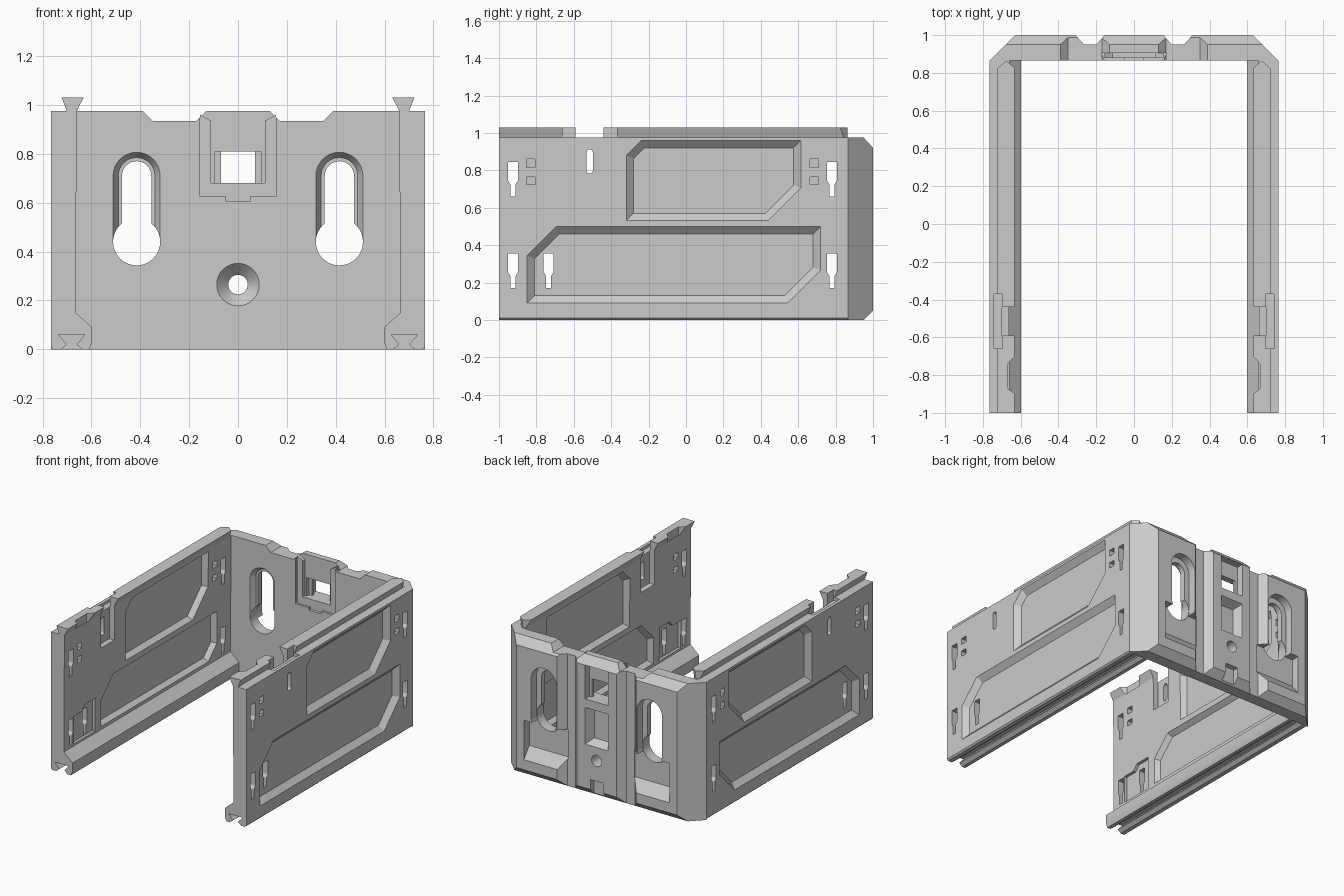
import bpy, bmesh
from math import cos, sin, pi, radians
from mathutils import Vector

if "Cube" in bpy.data.objects:
    bpy.data.objects.remove(bpy.data.objects["Cube"])

AXES = {'x': lambda u, v, d: (d, u, v),   # outline in y,z
        'y': lambda u, v, d: (u, d, v),   # outline in x,z
        'z': lambda u, v, d: (u, v, d)}   # outline in x,y


def loft(name, axis, a, da, db, b=None):
    """Solid between outline a at depth da and outline b at depth db."""
    b = b or a
    bm = bmesh.new()
    va = [bm.verts.new(AXES[axis](u, v, da)) for u, v in a]
    vb = [bm.verts.new(AXES[axis](u, v, db)) for u, v in b]
    bm.faces.new(va)
    bm.faces.new(vb[::-1])
    for i in range(len(a)):
        j = (i + 1) % len(a)
        bm.faces.new((va[j], va[i], vb[i], vb[j]))
    bmesh.ops.recalc_face_normals(bm, faces=bm.faces)
    me = bpy.data.meshes.new(name)
    bm.to_mesh(me)
    bm.free()
    ob = bpy.data.objects.new(name, me)
    bpy.context.collection.objects.link(ob)
    return ob


def activate(ob):
    bpy.ops.object.select_all(action='DESELECT')
    ob.select_set(True)
    bpy.context.view_layer.objects.active = ob


def cut(target, *args):
    cutter = loft("cutter", *args)
    activate(target)
    m = target.modifiers.new("cut", 'BOOLEAN')
    m.operation, m.solver, m.object = 'DIFFERENCE', 'EXACT', cutter
    bpy.ops.object.modifier_apply(modifier=m.name)
    bpy.data.objects.remove(cutter)


def rect(u0, u1, v0, v1):
    return [(u0, v0), (u1, v0), (u1, v1), (u0, v1)]


def stadium(u, v0, v1, r, n=16):
    top = [(u + r * cos(pi * i / n), v1 + r * sin(pi * i / n)) for i in range(n + 1)]
    return top + [(u - r * cos(pi * i / n), v0 - r * sin(pi * i / n)) for i in range(n + 1)]


def circle(u, v, r, n=32):
    return [(u + r * cos(2 * pi * i / n), v + r * sin(2 * pi * i / n)) for i in range(n)]


def inset(pts, d):
    """Inward offset of a counter-clockwise convex outline."""
    out = []
    for i, p in enumerate(pts):
        p, q, r = Vector(pts[i - 1]), Vector(p), Vector(pts[(i + 1) % len(pts)])
        e, f = (q - p).normalized(), (r - q).normalized()
        n, m = Vector((-e.y, e.x)), Vector((-f.y, f.x))
        out.append(tuple(q + (n + m) * d / (1 + n.dot(m))))
    return out


# ---- side wall: extruded section with dovetail rib on top and groove below
section = [(.765, .01), (.765, .975), (.70, .975), (.722, 1.03), (.632, 1.03), (.66, .975),
           (.665, .15), (.597, .09), (.597, .03), (.61, 0), (.635, 0), (.66, .02),
           (.627, .06), (.735, .06), (.70, .02), (.725, 0), (.755, 0)]
wall = loft("side_wall", 'y', section, -1, .865)

# shaped panels, outside and inside
upper = [(-.32, .53), (.44, .53), (.615, .705), (.615, .96), (-.24, .96), (-.32, .88)]
lower = [(-.85, .09), (.545, .09), (.72, .265), (.72, .50), (-.695, .50), (-.85, .345)]
lower_in = [(-.59, .165), (.62, .165), (.72, .265), (.72, .50), (-.45, .50), (-.59, .36)]
for outline in (upper, lower):
    cut(wall, 'x', outline, .766, .73, inset(outline, .04))
for outline in (upper, lower_in):
    cut(wall, 'x', outline, .655, .697, inset(outline, .03))

# shallow inner recess round the lower latch slots
cut(wall, 'x', [(-.89, .165), (-.65, .165), (-.65, .40), (-.76, .40), (-.80, .36), (-.89, .36)], .64, .685)

# stepped latch slots
for y, z in ((-.925, .66), (.78, .66), (-.925, .17), (.78, .17), (-.735, .17)):
    cut(wall, 'x', [(y - .014, z), (y + .014, z), (y + .014, z + .065), (y + .026, z + .085),
                    (y + .026, z + .185), (y - .026, z + .185), (y - .026, z + .085),
                    (y - .014, z + .065)], .5, .9)

# blind catch pockets
for y in (-.83, .685):
    for z0, z1 in ((.725, .765), (.815, .86)):
        for x0, x1 in ((.6, .705), (.725, .8)):
            cut(wall, 'x', rect(y - .023, y + .023, z0, z1), x0, x1)

# release notch in the rib, its inner pocket and viewing slot
cut(wall, 'x', rect(-.59, -.44, .975, 1.1), .5, .9)
cut(wall, 'x', rect(-.59, -.44, .73, 1.1), .5, .70)
cut(wall, 'x', stadium(-.515, .80, .895, .017), .5, .9)
cut(wall, 'z', rect(.695, .742, -.66, -.37), .955, 1.1)
cut(wall, 'z', [(.6, -.92), (.63, -.90), (.668, -.87), (.668, -.74), (.63, -.70), (.6, -.68)], .975, 1.1)
# pointed rear end of the rib
for x in (.6, .75):
    cut(wall, 'z', [(x, .80), (x, .9), (.677, .9), (.677, .864)], .976, 1.1)

activate(wall)
m = wall.modifiers.new("mirror", 'MIRROR')
m.use_mirror_merge = False
bpy.ops.object.modifier_apply(modifier=m.name)

# ---- back plate: plan outline with chamfered corners and rear grooves
half = [(.765, .865), (.63, 1), (.31, 1), (.265, .95), (.20, .95), (.155, 1)]
back = loft("back_plate", 'z', half + [(-x, y) for x, y in half[::-1]], 0, .975)
cut(back, 'x', [(.94, .986), (1.02, .898), (1.02, 1.0)], -1, 1)
cut(back, 'x', [(.94, -.01), (1.02, .07), (1.02, -.02)], -1, 1)

for s in (-1, 1):
    # dip in the top edge
    cut(back, 'y', [(s * u, v) for u, v in ((.41, .995), (.35, .935), (.17, .935), (.11, .995))], .8, 1.1)
    # rear recess with sloped floor below the keyhole
    cut(back, 'y', rect(*sorted((s * .26, s * .57)), .12, .40), 1.001, .94,
        rect(*sorted((s * .26, s * .57)), .20, .40))
    # countersunk keyhole
    x = s * .415
    cut(back, 'y', stadium(x, .44, .71, .097), .864, .90, stadium(x, .44, .71, .075))
    cut(back, 'y', stadium(x, .44, .71, .06), .8, 1.1)
    cut(back, 'y', stadium(x, .44, .71, .099), .94, 1.1)
    cut(back, 'y', circle(x, .44, .0965), .8, 1.1)

# central screw hole
cut(back, 'y', circle(0, .265, .088), .864, .915, circle(0, .265, .04))
cut(back, 'y', circle(0, .265, .04), .8, 1.1)

# front slide-in seat with undercut sides, stop tab and window
cut(back, 'y', rect(-.155, .155, .625, 1.1), .864, .905, rect(-.172, .172, .625, 1.1))
cut(back, 'y', rect(-.05, .05, .605, .64), .8, .885)
cut(back, 'y', rect(-.095, .095, .68, .81), .8, .93)
cut(back, 'y', rect(-.07, .07, .68, .81), .8, 1.1)
# U-shaped liner of the seat
u = [(-.155, .625), (.155, .625), (.155, .96), (.11, .935), (.11, .68), (-.11, .68), (-.11, .935), (-.155, .96)]
loft("seat_liner", 'y', u, .88, .906)

# rear pockets of the centre column
sq = rect(-.09, .09, .36, .62)
cut(back, 'y', sq, 1.001, .94, inset(sq, .03))
cut(back, 'y', rect(-.09, .09, .68, .92), 1.1, .95)
cut(back, 'y', rect(-.05, .05, -.1, .12), 1.1, .96)

# ---- smooth only the round holes
for ob in (wall, back):
    activate(ob)
    bpy.ops.object.shade_smooth_by_angle(angle=radians(25))
